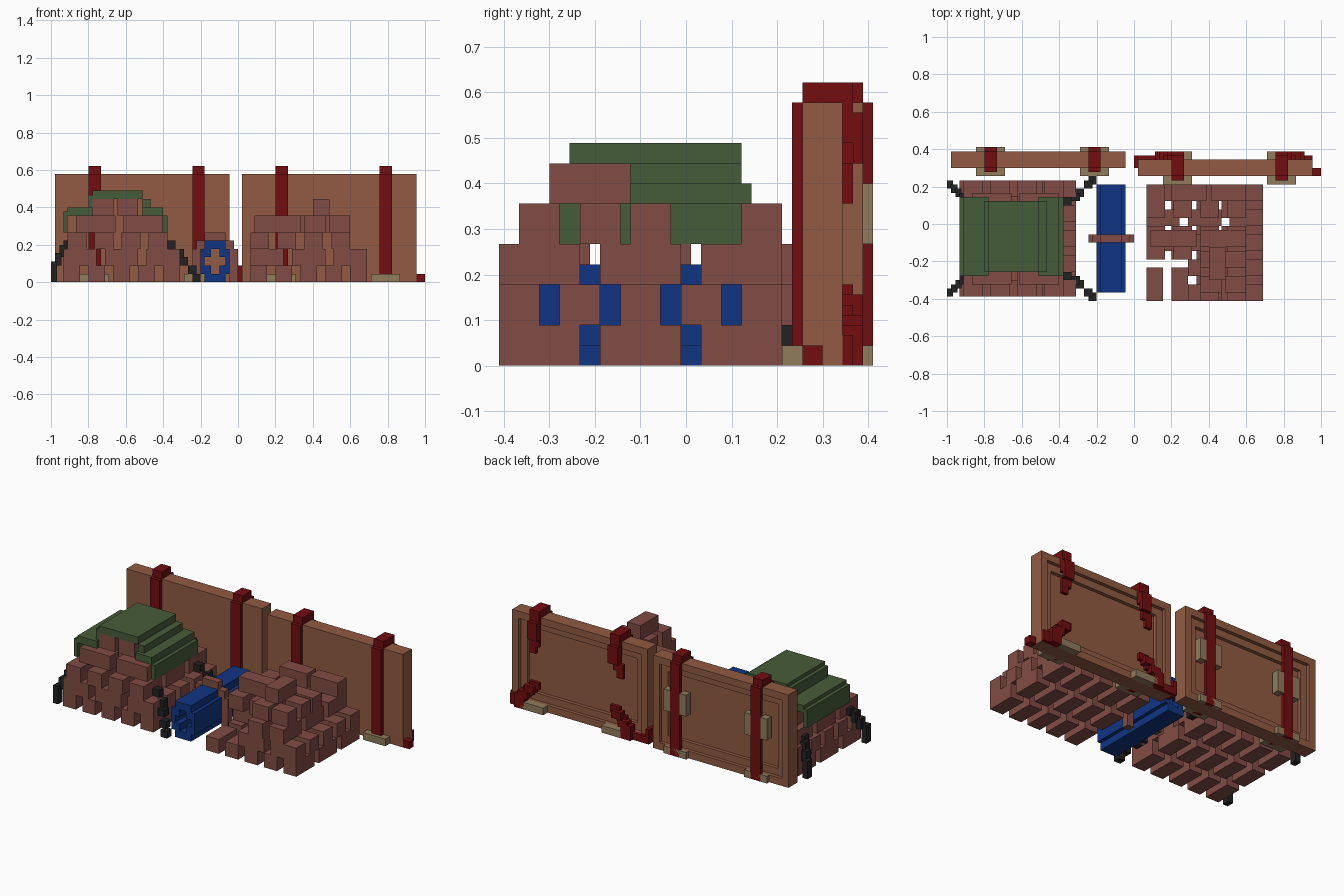
import bpy
import bmesh
from mathutils import Matrix, Vector

cube = bpy.data.objects.get("Cube")
if cube:
    bpy.data.objects.remove(cube)

UNIT = 2 / 90
CENTRE = Vector((45, 18.5, 0))


def material(name, *rgb):
    mat = bpy.data.materials.new(name)
    mat.use_nodes = True
    mat.diffuse_color = (*rgb, 1)
    mat.node_tree.nodes["Principled BSDF"].inputs["Base Color"].default_value = (*rgb, 1)
    return mat


wood = material("wood brown", .285, .105, .055)
clay = material("brick clay", .225, .073, .058)
cloth = material("canvas green", .062, .108, .042)
red = material("strap red", .17, .004, .005)
blue = material("barrel blue", .005, .036, .23)
tan = material("plate tan", .28, .2, .108)
black = material("chain black", .016, .016, .016)


def build(name, mat, boxes):
    """Make one object out of boxes given as x, y, z ranges in grid units."""
    bm = bmesh.new()
    for x0, x1, y0, y1, z0, z1 in boxes:
        lo, hi = Vector((x0, y0, z0)), Vector((x1, y1, z1))
        place = Matrix.Translation(((lo + hi) / 2 - CENTRE) * UNIT)
        size = Matrix.Diagonal(((hi - lo) * UNIT).to_4d())
        size[3][3] = 1
        bmesh.ops.create_cube(bm, size=1, matrix=place @ size)
    mesh = bpy.data.meshes.new(name)
    bm.to_mesh(mesh)
    bm.free()
    mesh.materials.append(mat)
    obj = bpy.data.objects.new(name, mesh)
    bpy.context.collection.objects.link(obj)
    return obj


# Panels: flat front, stepped frame on the back
PANEL_LENGTH, PANEL_HEIGHT = 42, 26


def panel(name, x, y):
    end, top = x + PANEL_LENGTH, PANEL_HEIGHT
    boxes = [(x, end, y, y + 2, 0, top)]
    for width, depth in ((4, 2), (2, 3)):
        a, b = y + depth, y + depth + 1
        boxes += [(x, end, a, b, 0, width), (x, end, a, b, top - width, top),
                  (x, x + width, a, b, width, top - width),
                  (end - width, end, a, b, width, top - width)]
    build(name, wood, boxes)


def strap_front(x, y):
    return [(x, x + 3, y - 1, y, 0, PANEL_HEIGHT),
            (x, x + 3, y, y + 4, PANEL_HEIGHT, PANEL_HEIGHT + 2)]


def feet(x, y, back):
    return [(x - 2, x + 5, y - 2, y, 0, 2), (x - 2, x + 5, y + 4, y + 4 + back, 0, 2)]


WHOLE_Y, TORN_Y = 32, 30
panel("whole_panel", 1, WHOLE_Y)
panel("torn_panel", 46, TORN_Y)

# Whole straps with buckle plates beside them
for side, x in (("right", 9), ("left", 34)):
    y = WHOLE_Y
    build(f"whole_strap_{side}", red,
          strap_front(x, y) + [(x, x + 3, y + 4, y + 5, 0, PANEL_HEIGHT)])
    plates = [(x - 2, x, y + 3, y + 5, 12, 18), (x + 3, x + 5, y + 3, y + 5, 12, 18)]
    build(f"strap_plates_{side}", tan, plates + feet(x, y, 1))

# Torn straps: ragged stub at the top, crumpled end on the ground
back = TORN_Y + 4
for side, x, lean in (("right", 54, -1), ("left", 79, 1)):
    stub = [(x, x + 3, back, back + 1, 22, PANEL_HEIGHT + 2),
            (x, x + 3, back + 1, back + 2, 20, 25)]
    stub += [(x + lean * k, x + 2 + lean * k, back, back + 1, 18 - 2 * k, 22 - 2 * k)
             for k in range(2)]
    heap = [(x + lean * k, x + 3 + lean * k, back, back + 1 + k % 2, 6 - k, 8 - k)
            for k in range(5)]
    heap += [(x + 4 * lean, x + 3 + 4 * lean, back, back + 2, 0, 4)]
    build(f"torn_strap_{side}", red, strap_front(x, TORN_Y) + stub + heap)
    build(f"torn_strap_feet_{side}", tan, feet(x, TORN_Y, 2))
build("strap_end_left", red, [(88, 90, 30, 32, 0, 2), (84, 88, 34, 35, 0, 3)])
build("strap_end_right", red, [(45, 51, 34, 35, 0, 2), (45, 46, 32, 35, 0, 4)])


# Brick stacks: layers alternate direction
def layer(x, y, z, columns, rows, size, gap=2):
    w, d = size
    return [(x + c * (w + gap), x + c * (w + gap) + w,
             y + r * (d + gap), y + r * (d + gap) + d, z, z + 4)
            for c in range(columns) for r in range(rows)]


ALONG, ACROSS = (4, 8), (8, 4)

stack = layer(3, 1, 0, 5, 3, ALONG) + layer(3, 1, 4, 3, 5, ACROSS)
stack += layer(4, 1, 8, 4, 3, (4.5, 8)) + layer(6, 4, 12, 2, 4, (9.5, 4))
stack += layer(10, 7, 16, 2, 3, (5, 5), 1)
build("covered_bricks", clay, stack)

ruin = layer(48, 0, 0, 5, 3, ALONG) + layer(48, 0, 4, 3, 5, ACROSS)
ruin += layer(48, 0, 8, 4, 3, (4.5, 8))
# The front corner of the loose stack has fallen away
ruin = [b for b in ruin if b[4] == 0 or b[0] + b[1] > 120 or b[2] + b[3] > 20]
for x, y in ((61, 2), (61, 8), (49, 13), (54, 24)):
    middle = (x + 72) / 2
    ruin += [(x, middle - .5, y, y + 4, 12, 16), (middle + .5, 72, y, y + 4, 12, 16)]
ruin.append((63, 67, 5, 13, 16, 20))
build("loose_bricks", clay, ruin)

# Canvas cover: flat top with stepped flaps down both sides
cover = [(10, 22, 7, 24, 20, 22), (9, 10, 7, 24, 18, 21), (22, 24, 7, 24, 18, 20)]
cover += [(4, 10, 6, 25, 16, 18), (22, 27, 6, 25, 16, 18)]
cover += [(3, 4, 6, 25, 12, 17), (27, 28, 6, 25, 12, 16)]
build("canvas_cover", cloth, cover)

# Chains stepping down from the four corners of the cover
STEPS_RIGHT = ((3, 4, 8, 10), (2, 3, 6, 9), (1, 2, 4, 7), (0, 1, 0, 5))
STEPS_LEFT = ((28, 5, 8, 10), (30, 4, 5, 8), (31, 3, 4, 6), (33, 1, 2, 4), (34, 0, 0, 2))
for side, steps in (("right", STEPS_RIGHT), ("left", STEPS_LEFT)):
    width = 1.5 if side == "right" else 2
    build(f"front_chain_{side}", black,
          [(x, x + width, y, y + 2, a, b) for x, y, a, b in steps])
    build(f"back_chain_{side}", black,
          [(x, x + width, 28 - y, 30 - y, a, b) for x, y, a, b in steps])

# Barrel with a cross-shaped bore
y0, y1 = 2, 28
barrel = [(37, 42, y0, y1, 0, 2), (37, 42, y0, y1, 8, 10)]
barrel += [(36, 37, y0, y1, 2, 8), (42, 43, y0, y1, 2, 8)]
barrel += [(a, b, y0, y1, c, c + 2) for a, b in ((37, 38.5), (40.5, 42)) for c in (2, 6)]
build("barrel", blue, barrel)

# Clay band round the barrel
build("barrel_band", clay, [(34, 36, 14, 16, 2, 8), (43, 45, 14, 16, 0, 8),
                            (35, 37, 14, 16, 8, 10), (42, 44, 14, 16, 8, 10),
                            (37, 42, 14, 16, 10, 12)])
